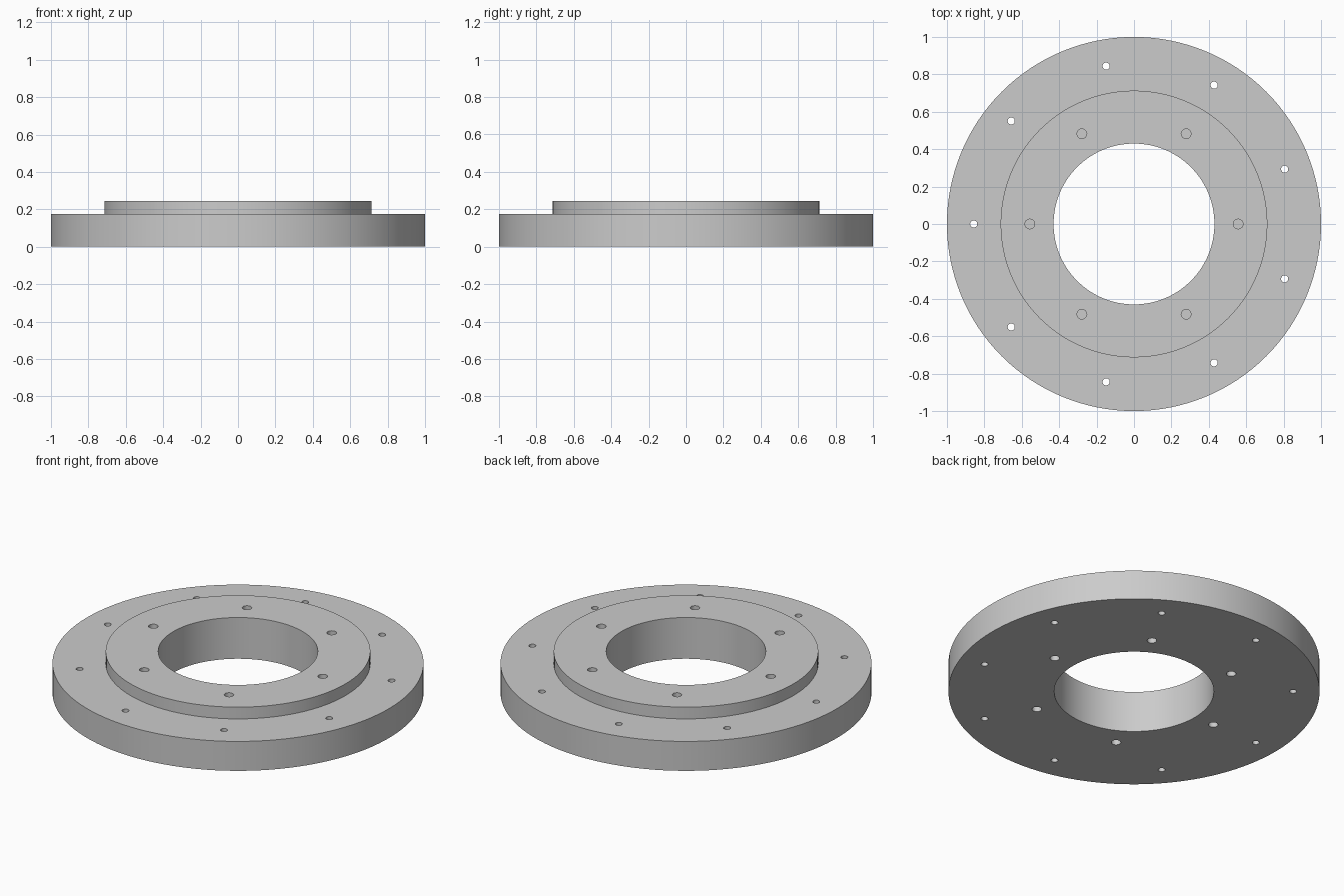
import bpy, bmesh
from math import cos, sin, tau, radians
from mathutils import Matrix

if "Cube" in bpy.data.objects:
    bpy.data.objects.remove(bpy.data.objects["Cube"])

BASE_TOP, RING_TOP = 0.175, 0.245
BORE_R, RING_R, OUTER_R = 0.43, 0.713, 1.0
SEGMENTS = 128

# Plain grey metal
metal = bpy.data.materials.new("grey_metal")
metal.use_nodes = True
grey = (0.6, 0.6, 0.6, 1)
metal.diffuse_color = grey
metal.node_tree.nodes["Principled BSDF"].inputs["Base Color"].default_value = grey


def make_object(name, bm):
    bmesh.ops.recalc_face_normals(bm, faces=bm.faces)
    mesh = bpy.data.meshes.new(name)
    bm.to_mesh(mesh)
    bm.free()
    mesh.materials.append(metal)
    obj = bpy.data.objects.new(name, mesh)
    bpy.context.collection.objects.link(obj)
    return obj


def lathe(name, profile):
    """Revolve a closed (radius, height) profile around z."""
    bm = bmesh.new()
    loops = []
    for i in range(SEGMENTS):
        a = tau * i / SEGMENTS
        loops.append([bm.verts.new((r * cos(a), r * sin(a), z)) for r, z in profile])
    n = len(profile)
    for i in range(SEGMENTS):
        p, q = loops[i], loops[(i + 1) % SEGMENTS]
        for j in range(n):
            k = (j + 1) % n
            bm.faces.new((p[j], q[j], q[k], p[k]))
    return make_object(name, bm)


def add_drills(bm, count, start, circle_r, hole_r, z0, z1):
    """Add a circle of drill cylinders spanning z0 to z1."""
    for i in range(count):
        a = start + tau * i / count
        place = Matrix.Translation((circle_r * cos(a), circle_r * sin(a), (z0 + z1) / 2))
        bmesh.ops.create_cone(bm, cap_ends=True, segments=24, radius1=hole_r,
                              radius2=hole_r, depth=z1 - z0, matrix=place)


# Stepped flange with a central bore
flange = lathe("stepped_flange", [
    (BORE_R, 0), (OUTER_R, 0), (OUTER_R, BASE_TOP),
    (RING_R, BASE_TOP), (RING_R, RING_TOP), (BORE_R, RING_TOP)])

# Nine through holes in the rim, six blind holes in each face of the ring
bm = bmesh.new()
add_drills(bm, 9, radians(20), 0.857, 0.019, -0.1, 0.4)
add_drills(bm, 6, 0, 0.557, 0.026, RING_TOP - 0.1, 0.4)
add_drills(bm, 6, 0, 0.557, 0.026, -0.1, 0.1)
drills = make_object("hole_cutters", bm)
drills.hide_render = True

cut = flange.modifiers.new("holes", "BOOLEAN")
cut.operation = "DIFFERENCE"
cut.solver = "EXACT"
cut.object = drills

bpy.ops.object.select_all(action="DESELECT")
flange.select_set(True)
bpy.context.view_layer.objects.active = flange
bpy.ops.object.modifier_apply(modifier=cut.name)
bpy.data.objects.remove(drills)
bpy.ops.object.shade_smooth_by_angle(angle=radians(30))
